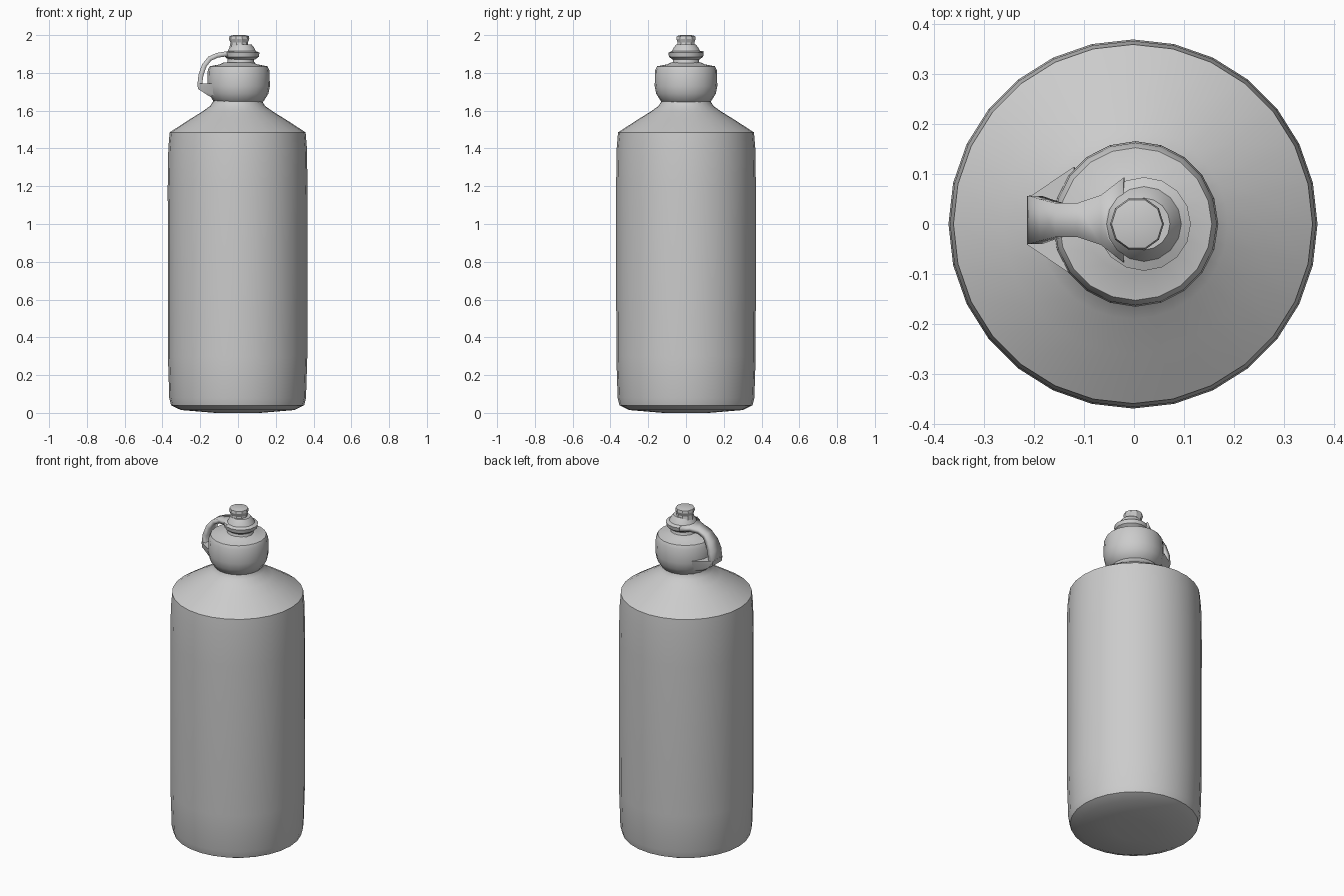
import bpy, bmesh, math

cube = bpy.data.objects.get("Cube")
if cube:
    bpy.data.objects.remove(cube, do_unlink=True)

grey = bpy.data.materials.new("plain grey")
grey.use_nodes = True
colour = (0.6, 0.6, 0.6, 1)
grey.diffuse_color = colour
grey.node_tree.nodes["Principled BSDF"].inputs["Base Color"].default_value = colour


def finish(bm, name, angle=35):
    """Turn a bmesh into a named, shaded object."""
    bmesh.ops.recalc_face_normals(bm, faces=bm.faces)
    mesh = bpy.data.meshes.new(name)
    bm.to_mesh(mesh)
    bm.free()
    mesh.materials.append(grey)
    ob = bpy.data.objects.new(name, mesh)
    bpy.context.collection.objects.link(ob)
    bpy.ops.object.select_all(action="DESELECT")
    ob.select_set(True)
    bpy.context.view_layer.objects.active = ob
    bpy.ops.object.shade_smooth_by_angle(angle=math.radians(angle))
    return ob


def lathe(name, profile, sides, centre=(0, 0), angle=35):
    """Stack rings of (radius, height) and cap both ends."""
    bm = bmesh.new()
    rings = []
    for r, z in profile:
        rings.append([bm.verts.new((centre[0] + r * math.cos(math.tau * i / sides),
                                    centre[1] + r * math.sin(math.tau * i / sides), z))
                      for i in range(sides)])
    for a, b in zip(rings, rings[1:]):
        for i in range(sides):
            j = (i + 1) % sides
            bm.faces.new((a[i], a[j], b[j], b[i]))
    bm.faces.new(rings[0])
    bm.faces.new(rings[-1])
    return finish(bm, name, angle)


# Bottle body with sloped shoulder and neck
lathe("bottle_body", [(0.12, 0), (0.3, 0.015), (0.352, 0.04), (0.362, 0.08), (0.369, 0.3),
                      (0.37, 1.2), (0.367, 1.4), (0.36, 1.485), (0.26, 1.55), (0.19, 1.593),
                      (0.145, 1.625), (0.13, 1.65), (0.125, 1.69)], 28, (-0.002, 0), 25)

# Screw cap
lathe("screw_cap", [(0.115, 1.64), (0.133, 1.65), (0.158, 1.69), (0.166, 1.73), (0.163, 1.815),
                    (0.153, 1.835), (0.1, 1.845), (0.08, 1.855)], 20, (0.003, 0))

# Spout stem, flange and nozzle
lathe("spout_stem", [(0.085, 1.835), (0.07, 1.86), (0.07, 1.89)], 14, (0.015, 0))
lathe("spout_flange", [(0.07, 1.87), (0.09, 1.885), (0.094, 1.907), (0.075, 1.915),
                       (0.064, 1.935), (0.052, 1.95)], 16, (0.02, 0), 30)
lathe("spout_nozzle", [(0.052, 1.93), (0.046, 1.96), (0.054, 1.98), (0.051, 1.995),
                       (0.03, 2.0)], 10, (0.006, 0), 30)

# Strap looping from the flange down to the cap: (x, z, half width)
strap_path = [(-0.02, 1.903, 0.085), (-0.065, 1.9, 0.05), (-0.11, 1.893, 0.034),
              (-0.15, 1.875, 0.034), (-0.178, 1.84, 0.042), (-0.196, 1.79, 0.048),
              (-0.202, 1.74, 0.048), (-0.19, 1.715, 0.05)]
bm = bmesh.new()
rows = [[bm.verts.new((x, 0.008 + s * w, z)) for s in (-1, 1)] for x, z, w in strap_path]
for a, b in zip(rows, rows[1:]):
    bm.faces.new((a[0], a[1], b[1], b[0]))
strap = finish(bm, "strap")
thick = strap.modifiers.new("thickness", "SOLIDIFY")
thick.thickness = 0.026
thick.offset = 0

# Wedge joining the strap to the side of the cap: (x, z, half width)
bm = bmesh.new()
for x, z, w in [(-0.215, 1.745, 0.046), (-0.212, 1.715, 0.046), (-0.15, 1.675, 0.06),
                (-0.11, 1.68, 0.095), (-0.12, 1.745, 0.11)]:
    for s in (-1, 1):
        bm.verts.new((x, 0.005 + s * w, z))
bmesh.ops.convex_hull(bm, input=bm.verts)
finish(bm, "strap_wedge", 30)
